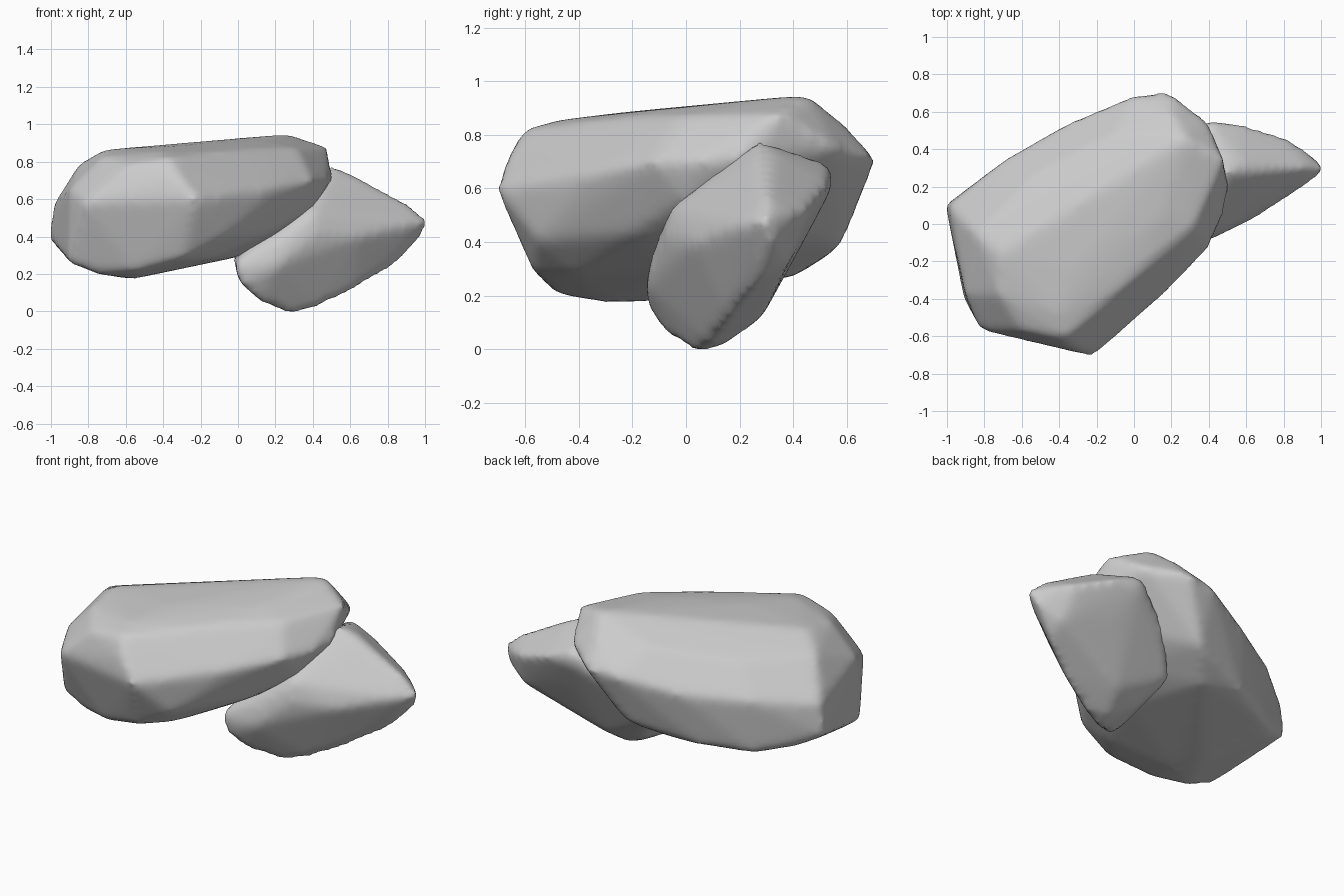
import bpy, bmesh


def boulder(name, corners):
    """Wrap a skin round the corner points, then wear the edges down."""
    bm = bmesh.new()
    for co in corners:
        bm.verts.new(co)
    bmesh.ops.convex_hull(bm, input=bm.verts)
    bmesh.ops.delete(bm, geom=[v for v in bm.verts if not v.link_faces], context='VERTS')
    bmesh.ops.recalc_face_normals(bm, faces=bm.faces)
    mesh = bpy.data.meshes.new(name)
    bm.to_mesh(mesh)
    bm.free()
    obj = bpy.data.objects.new(name, mesh)
    bpy.context.collection.objects.link(obj)
    remesh = obj.modifiers.new("even_skin", 'REMESH')
    remesh.mode = 'VOXEL'
    remesh.voxel_size = 0.025
    remesh.use_smooth_shade = True
    worn = obj.modifiers.new("worn_edges", 'SMOOTH')
    worn.factor = 0.5
    worn.iterations = 10
    return obj


# Large upper rock: near end, left end, back side, top, right side, underside
boulder("upper_rock", [
    (-.22, -.71, .60), (-.82, -.57, .58), (-.32, -.67, .72), (-.37, -.61, .82),
    (-.60, -.57, .78), (-.55, -.50, .21), (-.76, -.42, .20), (-.30, -.57, .28),
    (-.91, -.40, .26), (-.90, -.38, .65), (-1.01, .10, .38), (-.99, .10, .57),
    (-.85, -.05, .79), (-.72, -.16, .865), (-.72, -.38, .83),
    (-.68, .35, .60), (-.68, .32, .27), (-.85, .17, .30), (-.35, .54, .62),
    (-.40, .45, .30), (.00, .69, .70), (.00, .58, .38), (.19, .71, .71),
    (-.55, .25, .77), (-.10, .48, .83), (.27, .46, .95), (-.30, -.23, .885),
    (.15, .05, .91), (.20, .58, .85), (-.40, -.48, .855),
    (.48, .35, .88), (.51, .20, .71), (.39, .56, .75), (.48, .05, .70),
    (.40, -.13, .70), (.20, -.34, .66), (.00, -.51, .61), (.32, -.02, .87),
    (.05, -.24, .865),
    (.38, .20, .53), (.20, .10, .39), (.00, -.05, .29), (-.15, -.42, .28),
    (.20, -.20, .43), (.40, .00, .55), (-.08, -.55, .40),
    (-.55, -.30, .175), (-.60, -.14, .175), (-.15, .40, .27),
])

# Small lower rock, a slab leaning back under the large one
boulder("lower_rock", [
    (.27, .03, -.015), (.12, -.07, .045), (.43, .09, .02), (.62, .16, .11),
    (.30, .13, .005), (.35, .28, .11), (.15, .20, .10),
    (.01, -.14, .14), (-.02, -.15, .25), (.20, -.15, .24), (.42, -.08, .42),
    (.25, -.12, .38), (.40, -.06, .53), (.65, .03, .40), (.78, .16, .38),
    (.85, .27, .25), (.96, .23, .47), (1.025, .30, .48), (.98, .33, .40),
    (.84, .38, .32), (.50, .27, .78), (.58, .33, .74), (.66, .28, .71),
    (.92, .30, .57), (.39, .55, .69), (.56, .54, .62), (.80, .47, .53),
    (.91, .40, .50), (.50, .46, .44), (.42, .55, .61),
    (-.03, .15, .30), (.01, .33, .28), (.15, .45, .50), (.25, .10, .60),
])
